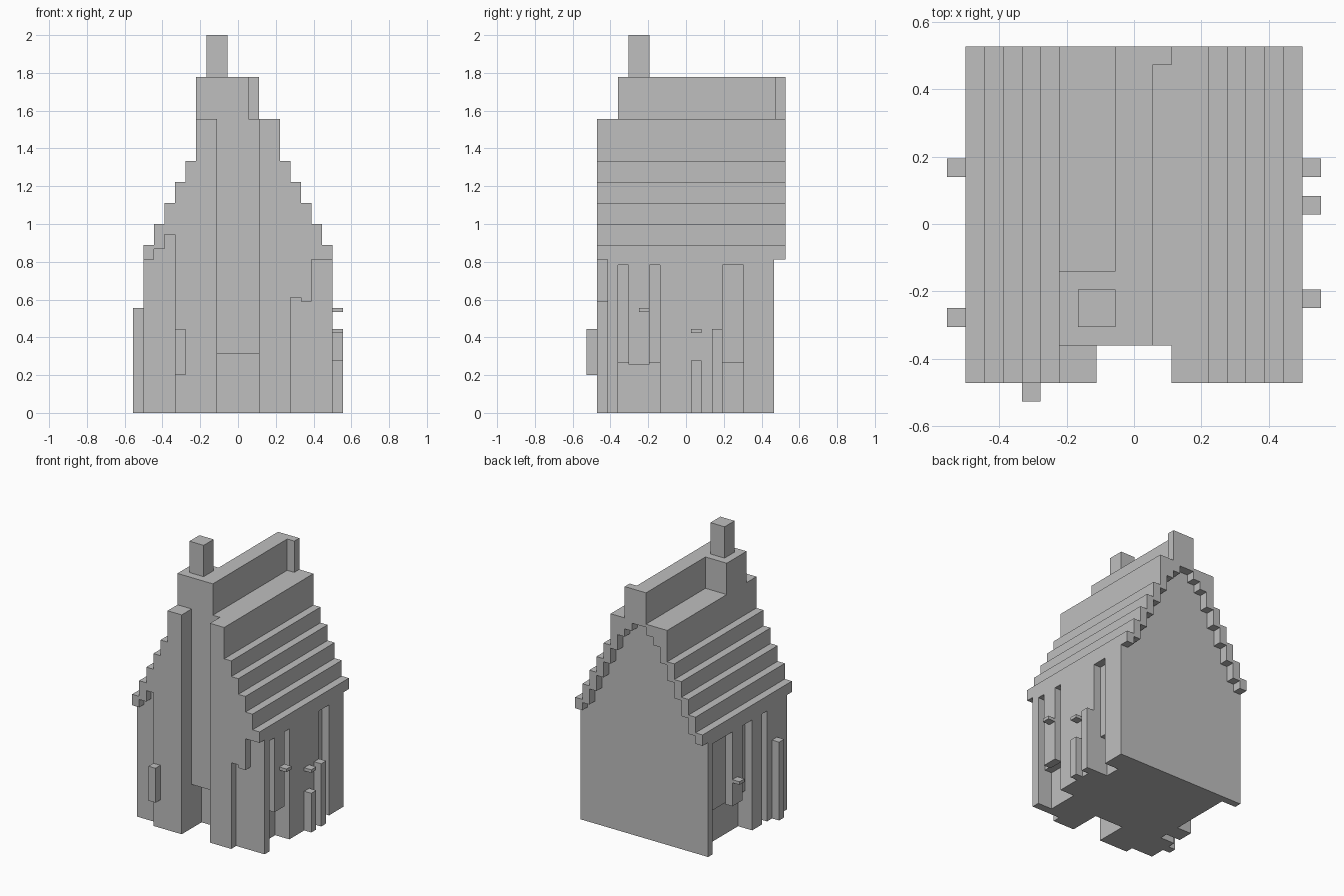
import bpy, bmesh

if "Cube" in bpy.data.objects:
    bpy.data.objects.remove(bpy.data.objects["Cube"])

U = 1 / 18  # one block of the model's grid

stone = bpy.data.materials.new("plain grey")
stone.diffuse_color = (0.52, 0.52, 0.52, 1)
stone.use_nodes = True
stone.node_tree.nodes["Principled BSDF"].inputs["Base Color"].default_value = stone.diffuse_color


def build(name, boxes):
    """One object from axis-aligned boxes (x0, x1, y0, y1, z0, z1) in grid blocks."""
    bm = bmesh.new()
    for x0, x1, y0, y1, z0, z1 in boxes:
        cube = bmesh.ops.create_cube(bm, size=1)
        for v in cube["verts"]:
            v.co = ((x0 if v.co.x < 0 else x1) * U,
                    (y0 if v.co.y < 0 else y1) * U,
                    (z0 if v.co.z < 0 else z1) * U)
    mesh = bpy.data.meshes.new(name)
    bm.to_mesh(mesh)
    bm.free()
    mesh.materials.append(stone)
    obj = bpy.data.objects.new(name, mesh)
    bpy.context.collection.objects.link(obj)
    return obj


FRONT, PORCH, BACK = -8.5, -6.5, 8.4   # front face, slot back, rear wall
EAVE = 14.6

# height of the stepped gable above each column, counted outwards from the middle
TOPS = {1: 28, 2: 28, 3: 28, 4: 28, 5: 24, 6: 22, 7: 20, 8: 18, 9: 16}
# underside of the rear overhang for the same columns
UNDER = {1: 27.6, 2: 26.6, 3: 25.6, 4: 23.6, 5: 21.6, 6: 19.6, 7: 17.6, 8: 15.6, 9: EAVE}


def column(side, k):
    return (k - 1, k) if side > 0 else (-k, 1 - k)


# stepped roof body
steps, z = [], EAVE
for k in (9, 8, 7, 6, 5, 4):
    steps.append((-k, k, PORCH, BACK, z, TOPS[k]))
    z = TOPS[k]
build("stepped_roof", steps)

# rear roof overhang
build("rear_overhang", [(*column(s, k), BACK, 9.5, UNDER[k], TOPS[k])
                        for s in (-1, 1) for k in TOPS])

# front gable: two halves beside the entrance slot, outer corners cut back
CUTS = {(-1, 9): EAVE, (-1, 8): 15.6, (-1, 7): 17,
        (1, 9): EAVE, (1, 8): EAVE, (1, 7): 10.6, (1, 6): 11}
gable = []
for s in (-1, 1):
    for k in range(3, 10):
        x = column(s, k)
        gable.append((*x, -7.5, PORCH, 0, TOPS[k]))
        gable.append((*x, FRONT, -7.5, CUTS.get((s, k), 0), TOPS[k]))
build("front_gable", gable)

# house core with the doorway left open under the slot
build("house_core", [(-7, -2, PORCH, BACK, 0, EAVE), (2, 7, PORCH, BACK, 0, EAVE),
                     (-2, 2, -4.5, BACK, 0, EAVE), (-2, 2, PORCH, -4.5, 5.6, EAVE)])


def side_wall(name, s, piers, bays):
    """Outer wall: full-height piers, a recessed panel behind and hanging bays."""
    def span(a, b):
        return (a, b) if s > 0 else (-b, -a)
    boxes = [(*span(7, 8), PORCH, BACK, 4.8, EAVE),
             (*span(7, 9), PORCH, BACK, 14.1, EAVE)]
    boxes += [(*span(7, 9), a, b, 0, EAVE) for a, b in piers]
    boxes += [(*span(8, 9), a, b, 4.6, EAVE) for a, b in bays]
    build(name, boxes)


side_wall("right_wall", 1, [(-2.5, 3.5), (5.5, BACK)], [(-5.5, -3.5)])
side_wall("left_wall", -1, [(PORCH, -3.5), (-2.5, -0.5), (7.5, BACK)], [(1.5, 3.5)])

# ridge, its rear block and the chimney base
build("ridge", [(-1, 1, -2.5, 8.5, 28, 32), (-4, 1, PORCH, -2.5, 28, 32),
                (-1, 2, 8.5, 9.5, 28, 32)])
build("chimney", [(-3, -1, -5.5, -3.5, 32, 36)])

# small blocks standing out from the walls
build("wall_posts", [(9, 10, 0.5, 1.5, 0, 5), (9, 10, 2.5, 3.5, 0, 8),
                     (-10, -9, -5.5, -4.5, 0, 10)])
build("wall_ledges", [(9, 10, 0.5, 1.5, 7.6, 8), (9, 10, -4.5, -3.5, 9.6, 10),
                      (-10, -9, 2.5, 3.5, 7.6, 8)])
build("front_plaque", [(-6, -5, -9.5, FRONT, 3.6, 8)])
